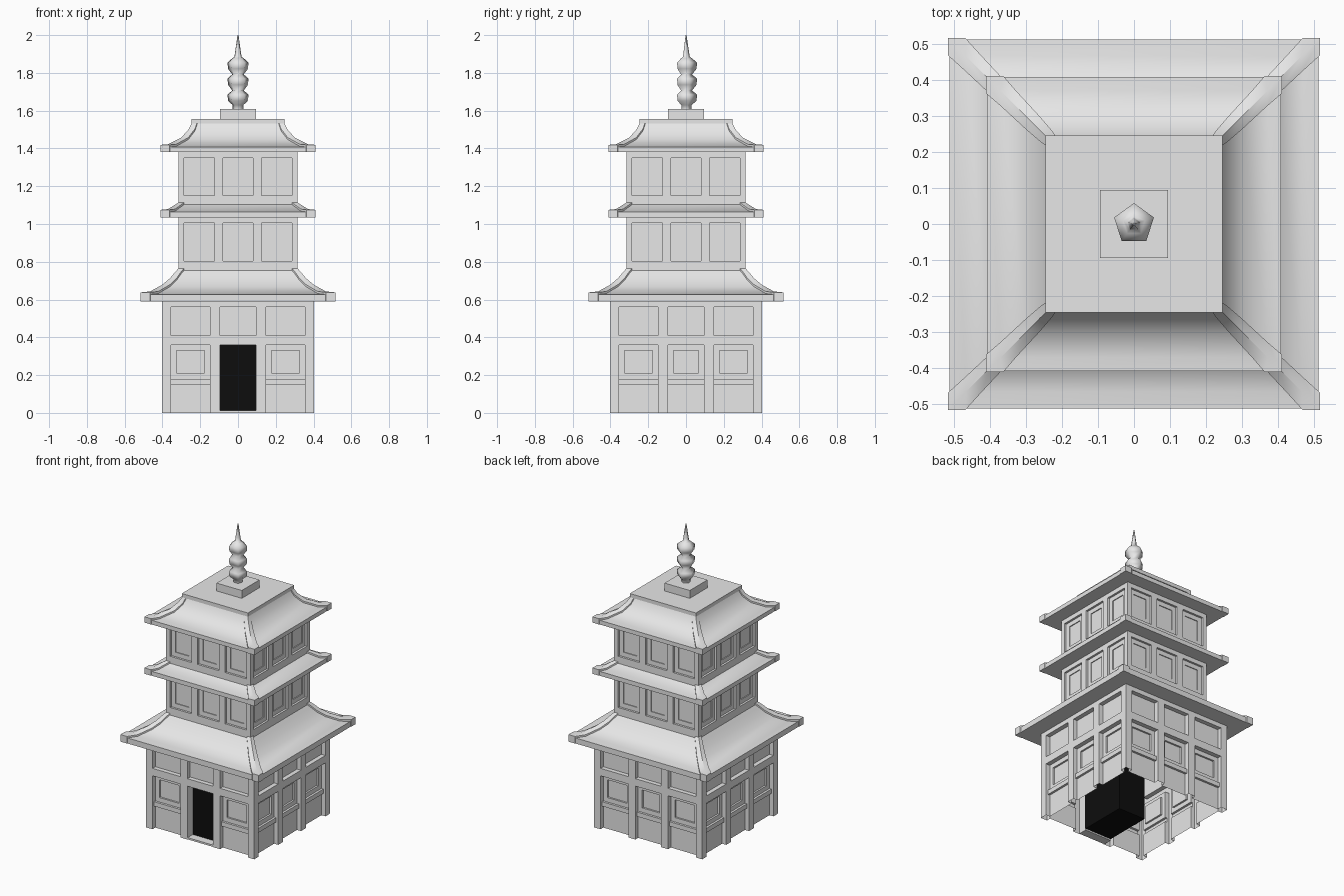
import bpy
import bmesh
import math
from mathutils import Matrix, Vector

cube = bpy.data.objects.get("Cube")
if cube:
    bpy.data.objects.remove(cube, do_unlink=True)


def material(name, value):
    mat = bpy.data.materials.new(name)
    mat.use_nodes = True
    colour = (value, value, value, 1)
    mat.diffuse_color = colour
    mat.node_tree.nodes["Principled BSDF"].inputs["Base Color"].default_value = colour
    return mat


STONE = material("pale grey stone", 0.8)
DARK = material("dark interior", 0.004)


def finish(name, bm, mat=STONE, smooth=None, normals=True):
    bmesh.ops.remove_doubles(bm, verts=bm.verts, dist=1e-5)
    if normals:
        bmesh.ops.recalc_face_normals(bm, faces=bm.faces)
    mesh = bpy.data.meshes.new(name)
    bm.to_mesh(mesh)
    bm.free()
    mesh.materials.append(mat)
    obj = bpy.data.objects.new(name, mesh)
    bpy.context.collection.objects.link(obj)
    if smooth:
        bpy.ops.object.select_all(action="DESELECT")
        obj.select_set(True)
        bpy.context.view_layer.objects.active = obj
        bpy.ops.object.shade_smooth_by_angle(angle=math.radians(smooth))
    return obj


def box(name, lo, hi, mat=STONE):
    lo, hi = Vector(lo), Vector(hi)
    bm = bmesh.new()
    bmesh.ops.create_cube(bm, size=1, matrix=Matrix.Translation((lo + hi) / 2)
                          @ Matrix.Diagonal((*(hi - lo), 1)))
    return finish(name, bm, mat)


def quad(bm, *points):
    bm.faces.new([bm.verts.new(p) for p in points])


# Panelled wall: a stepped grid, where each cell has its own depth
def wall(name, half, bays, rows, step, turn, door=False):
    margin = 0.03
    xs = [-half]
    for a, b in bays:
        xs += [a, a + margin, b - margin, b]
    xs.append(half)
    zs = [z for z, kind in rows]
    last_col, last_row = len(xs) - 2, len(rows) - 2

    def opening(c, r):
        return door and 5 <= c <= 7 and r <= 4

    def depth(c, r):
        kind = rows[r][1]
        if opening(c, r):
            return 0.06
        if c % 4 == 0 or kind == "beam":
            return 0
        if kind == "rail":
            return step / 2
        return step * 1.4 if kind == "window" and c % 4 == 2 else step

    bm = bmesh.new()
    for c in range(last_col + 1):
        for r in range(last_row + 1):
            x0, x1, z0, z1 = xs[c], xs[c + 1], zs[r], zs[r + 1]
            y = depth(c, r) - half
            if not opening(c, r):
                quad(bm, (x0, y, z0), (x1, y, z0), (x1, y, z1), (x0, y, z1))
            if c < last_col:
                n = depth(c + 1, r) - half
                if n != y:
                    quad(bm, (x1, y, z0), (x1, n, z0), (x1, n, z1), (x1, y, z1))
            if r < last_row:
                n = depth(c, r + 1) - half
                if n != y:
                    quad(bm, (x0, y, z1), (x1, y, z1), (x1, n, z1), (x0, n, z1))
    bm.transform(Matrix.Rotation(turn * math.pi / 2, 4, "Z"))
    finish(name, bm, normals=False)


SIDES = ["front", "left", "back", "right"]


def storey(name, half, bays, rows, step, door=False):
    for i, side in enumerate(SIDES):
        wall(f"{name}_{side}_wall", half, bays, rows, step, i, door and i == 0)


ground_rows = [(0, "panel"), (0.15, "rail"), (0.18, "panel"), (0.21, "window"),
               (0.33, "panel"), (0.36, "beam"), (0.41, "panel"), (0.56, "beam"), (0.6, "")]
storey("ground", 0.403, [(-0.355, -0.148), (-0.095, 0.095), (0.148, 0.355)],
       ground_rows, 0.03, door=True)


def upper_rows(base):
    return [(base, "beam"), (base + 0.06, "panel"), (base + 0.09, "window"),
            (base + 0.23, "panel"), (base + 0.26, "beam"), (base + 0.3, "")]


upper_bays = [(-0.285, -0.125), (-0.08, 0.08), (0.125, 0.285)]
storey("middle", 0.315, upper_bays, upper_rows(0.745), 0.014)
storey("top", 0.315, upper_bays, upper_rows(1.09), 0.014)


# Doorway
box("door_sill", (-0.1, -0.4, 0), (0.1, -0.34, 0.012))
box("entrance_recess", (-0.1, -0.345, 0.01), (0.1, -0.02, 0.36), DARK)


# Concave roof with raised hip ridges; the profile runs from eave to top
def roof(name, bottom, profile):
    corners = [(-1, -1), (1, -1), (1, 1), (-1, 1)]
    bm = bmesh.new()
    rings = [(profile[0][0] - 0.003, bottom)] + profile
    rings[1] = (rings[0][0], profile[0][1])
    loops = [[bm.verts.new((r * x, r * y, z)) for x, y in corners] for r, z in rings]
    bm.faces.new(loops[0])
    for low, high in zip(loops, loops[1:]):
        for i in range(4):
            j = (i + 1) % 4
            bm.faces.new((low[i], low[j], high[j], high[i]))
    finish(name, bm, smooth=35)

    lift, count = 0.011, len(profile)
    for sx, sy in corners:
        bm = bmesh.new()
        sections = []
        for k, (r, z) in enumerate(profile):
            w = 0.048 - 0.022 * k / (count - 1)
            low = bottom if k == 0 else z - 0.01
            points = [(r - w, r, low), (r - w, r, z + lift), (r, r, z + lift),
                      (r, r - w, z + lift), (r, r - w, low)]
            sections.append([bm.verts.new((sx * x, sy * y, h)) for x, y, h in points])
        for a, b in zip(sections, sections[1:]):
            for i in range(4):
                bm.faces.new((a[i], a[i + 1], b[i + 1], b[i]))
        # squared corner end
        r = profile[0][0]
        foot = bm.verts.new((sx * r, sy * r, bottom))
        a = sections[0]
        bm.faces.new((a[0], a[1], a[2], foot))
        bm.faces.new((foot, a[2], a[3], a[4]))
        bm.faces.new((a[0], foot, a[4]))
        label = ("back" if sy > 0 else "front") + ("_left" if sx > 0 else "_right")
        finish(f"{name}_{label}_ridge", bm, smooth=30)


roof("lower_roof", 0.59, [(0.515, 0.627), (0.465, 0.632), (0.4, 0.668),
                          (0.36, 0.702), (0.33, 0.738), (0.295, 0.775)])
roof("middle_roof", 1.035, [(0.41, 1.064), (0.37, 1.068), (0.295, 1.115)])
roof("upper_roof", 1.38, [(0.41, 1.408), (0.37, 1.411), (0.3, 1.447),
                          (0.26, 1.492), (0.24, 1.534)])
box("roof_cap", (-0.246, -0.246, 1.532), (0.246, 0.246, 1.557))
box("finial_base", (-0.094, -0.094, 1.555), (0.094, 0.094, 1.61))

# Five-sided finial: three rounded beads below a spike
profile = [(0.03, 1.605), (0.03, 1.63)]
for middle in (1.67, 1.755, 1.84):
    profile += [(0.056, middle - 0.018), (0.058, middle + 0.015), (0.032, middle + 0.037)]
profile += [(0.02, 1.885), (0.016, 1.91), (0.003, 2)]
bm = bmesh.new()
loops = []
for r, z in profile:
    angles = [math.pi / 2 + i * math.tau / 5 for i in range(5)]
    loops.append([bm.verts.new((r * math.cos(a), r * math.sin(a), z)) for a in angles])
for low, high in zip(loops, loops[1:]):
    for i in range(5):
        j = (i + 1) % 5
        bm.faces.new((low[i], low[j], high[j], high[i]))
bm.faces.new(loops[-1])
finish("finial", bm, smooth=80)
